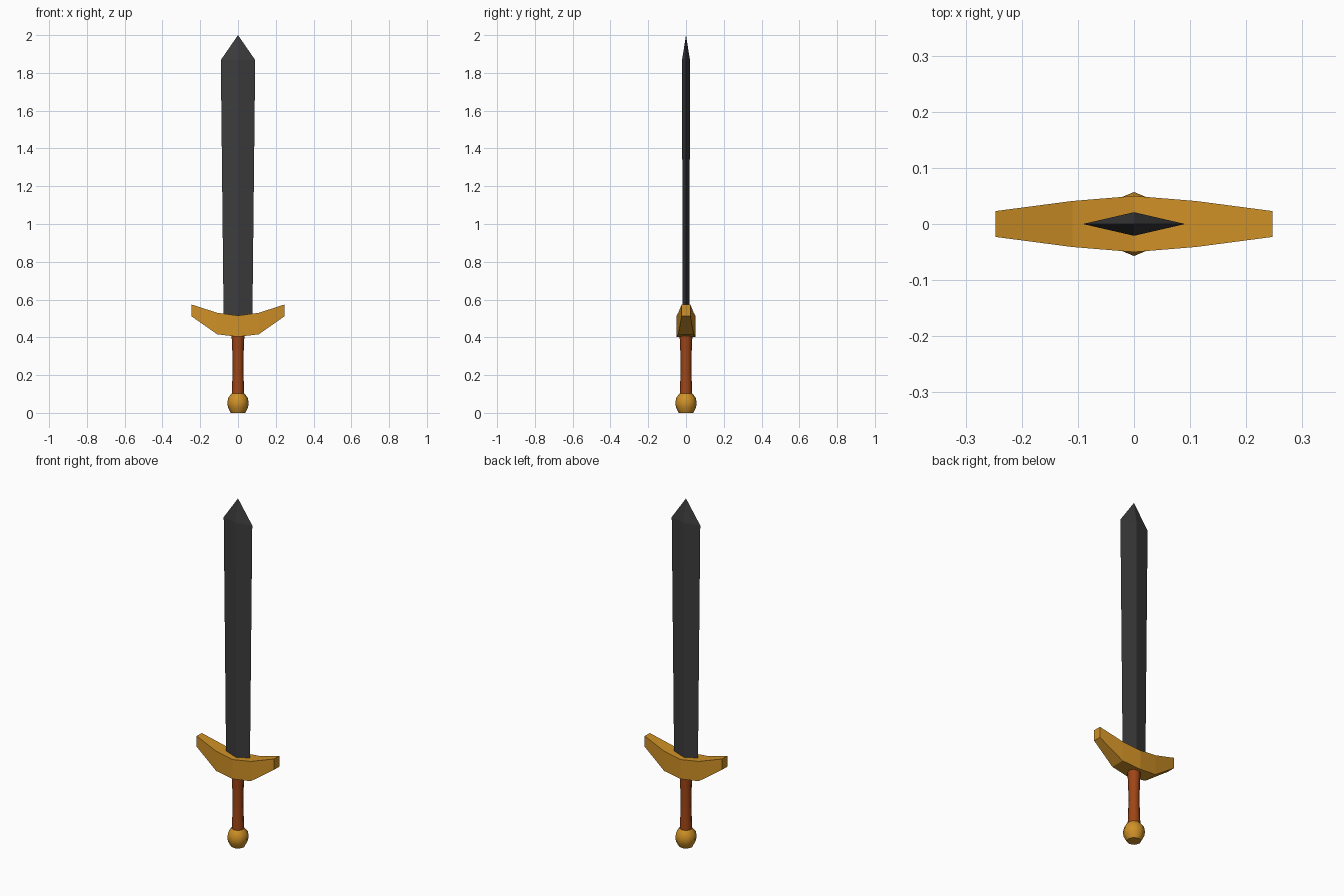
import bpy, bmesh, math

cube = bpy.data.objects.get("Cube")
if cube:
    bpy.data.objects.remove(cube, do_unlink=True)


def material(name, color):
    mat = bpy.data.materials.new(name)
    mat.use_nodes = True
    mat.diffuse_color = (*color, 1)
    mat.node_tree.nodes["Principled BSDF"].inputs["Base Color"].default_value = (*color, 1)
    return mat


gold = material("gold", (0.62, 0.28, 0.02))
steel = material("dark steel", (0.045, 0.045, 0.045))
leather = material("brown leather", (0.35, 0.06, 0.008))


def loft(name, rings, mat, smooth=False):
    """Skin a list of equal-sized rings; a one-point ring makes a tip."""
    bm = bmesh.new()
    loops = [[bm.verts.new(p) for p in ring] for ring in rings]
    for a, b in zip(loops, loops[1:]):
        n = len(a)
        for i in range(n):
            j = (i + 1) % n
            if len(b) == 1:
                bm.faces.new((a[i], a[j], b[0]))
            else:
                bm.faces.new((a[i], a[j], b[j], b[i]))
    for end in (loops[0], loops[-1]):
        if len(end) > 2:
            bm.faces.new(end)
    bmesh.ops.recalc_face_normals(bm, faces=bm.faces)
    mesh = bpy.data.meshes.new(name)
    bm.to_mesh(mesh)
    bm.free()
    mesh.materials.append(mat)
    obj = bpy.data.objects.new(name, mesh)
    bpy.context.collection.objects.link(obj)
    if smooth:
        bpy.ops.object.select_all(action="DESELECT")
        obj.select_set(True)
        bpy.context.view_layer.objects.active = obj
        bpy.ops.object.shade_smooth_by_angle(angle=math.radians(50))
    return obj


def octagon(r, z):
    return [(r * math.cos(k * math.tau / 8), r * math.sin(k * math.tau / 8), z) for k in range(8)]


def diamond(w, t, z):
    return [(w, 0, z), (0, t, z), (-w, 0, z), (0, -t, z)]


# Pommel and grip: turned eight-sided profiles (radius, height)
pommel = [(0.038, 0), (0.053, 0.028), (0.057, 0.053), (0.051, 0.082), (0.034, 0.102)]
loft("pommel", [octagon(r, z) for r, z in pommel], gold, True)
grip = [(0.033, 0.095), (0.031, 0.15), (0.028, 0.25), (0.031, 0.35), (0.034, 0.41)]
loft("grip", [octagon(r, z) for r, z in grip], leather, True)

# Crossguard: upswept arms, mirrored stations (x, half depth, bottom, top)
half = [(0.247, 0.023, 0.512, 0.574), (0.11, 0.041, 0.416, 0.53), (0, 0.05, 0.403, 0.515)]
stations = half + [(-x, d, lo, hi) for x, d, lo, hi in half[-2::-1]]
loft("crossguard",
     [[(x, -d, lo), (x, d, lo), (x, d, hi), (x, -d, hi)] for x, d, lo, hi in stations],
     gold)

# Blade: diamond section that widens slightly, then a short point
loft("blade", [diamond(0.076, 0.018, 0.49), diamond(0.091, 0.021, 1.868), [(0, 0, 2.0)]], steel)
